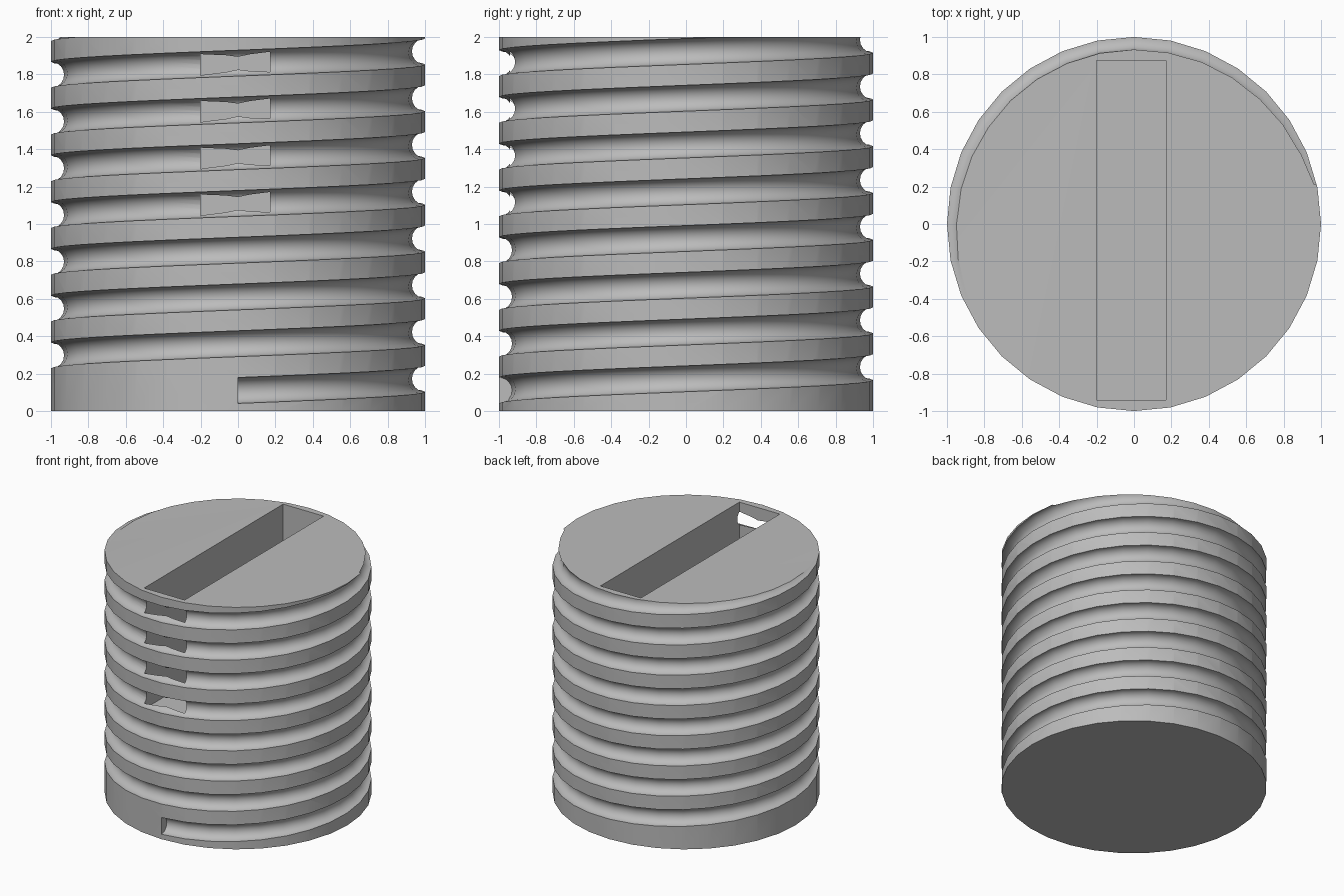
import bpy, bmesh, math

cube = bpy.data.objects.get("Cube")
if cube:
    bpy.data.objects.remove(cube)

SIDES = 32          # facets per turn
PITCH = 0.25        # rise of the thread per turn
START_Z = 0.11      # groove centre where it begins at the front
GROOVE = 0.07       # groove radius
TURNS = 8.5

grey = bpy.data.materials.new("plain_grey")
grey.use_nodes = True
grey.diffuse_color = (0.5, 0.5, 0.5, 1)
grey.node_tree.nodes["Principled BSDF"].inputs["Base Color"].default_value = (0.5, 0.5, 0.5, 1)


def make_object(name, bm):
    bmesh.ops.recalc_face_normals(bm, faces=bm.faces)
    mesh = bpy.data.meshes.new(name)
    bm.to_mesh(mesh)
    bm.free()
    mesh.materials.append(grey)
    obj = bpy.data.objects.new(name, mesh)
    bpy.context.collection.objects.link(obj)
    return obj


def angle(i):
    return -math.pi / 2 + 2 * math.pi * i / SIDES


# Solid cylinder body
bm = bmesh.new()
base = bm.faces.new([bm.verts.new((math.cos(angle(i)), math.sin(angle(i)), 0))
                     for i in range(SIDES)])
top = bmesh.ops.extrude_face_region(bm, geom=[base])["geom"]
bmesh.ops.translate(bm, vec=(0, 0, 2), verts=[v for v in top if isinstance(v, bmesh.types.BMVert)])
body = make_object("threaded_body", bm)

# Helical cutter: round inner side, straight outer side
profile = [(1.09, -GROOVE)]
for k in range(9):
    a = math.radians(-80 + 20 * k)
    profile.append((1 - GROOVE * math.cos(a), GROOVE * math.sin(a)))
profile.append((1.09, GROOVE))
bm = bmesh.new()
rings = []
for i in range(int(SIDES * TURNS) + 1):
    a, z = angle(i), START_Z + PITCH * i / SIDES
    rings.append([bm.verts.new((r * math.cos(a), r * math.sin(a), z + h)) for r, h in profile])
for lower, upper in zip(rings, rings[1:]):
    for k in range(len(profile)):
        n = (k + 1) % len(profile)
        bm.faces.new((lower[k], lower[n], upper[n], upper[k]))
bm.faces.new(rings[0])
bm.faces.new(rings[-1])
bmesh.ops.triangulate(bm, faces=bm.faces)
groove = make_object("groove_cutter", bm)

# Long slot sunk from the top, breaking into the groove at the front
bm = bmesh.new()
bmesh.ops.create_cube(bm, size=1)
bmesh.ops.scale(bm, vec=(0.37, 1.815, 1.2), verts=bm.verts)
bmesh.ops.translate(bm, vec=(-0.015, -0.0325, 1.6), verts=bm.verts)
slot = make_object("slot_cutter", bm)

# Cut the groove and slot, then discard the cutters
bpy.context.view_layer.objects.active = body
for cutter in (groove, slot):
    cutter.hide_render = True
    mod = body.modifiers.new("cut", "BOOLEAN")
    mod.operation = "DIFFERENCE"
    mod.solver = "EXACT"
    mod.object = cutter
    bpy.ops.object.modifier_apply(modifier=mod.name)
    bpy.data.objects.remove(cutter)

# Smooth the round walls, keep the edges crisp
bpy.ops.object.select_all(action="DESELECT")
body.select_set(True)
bpy.ops.object.shade_smooth_by_angle(angle=math.radians(30))
